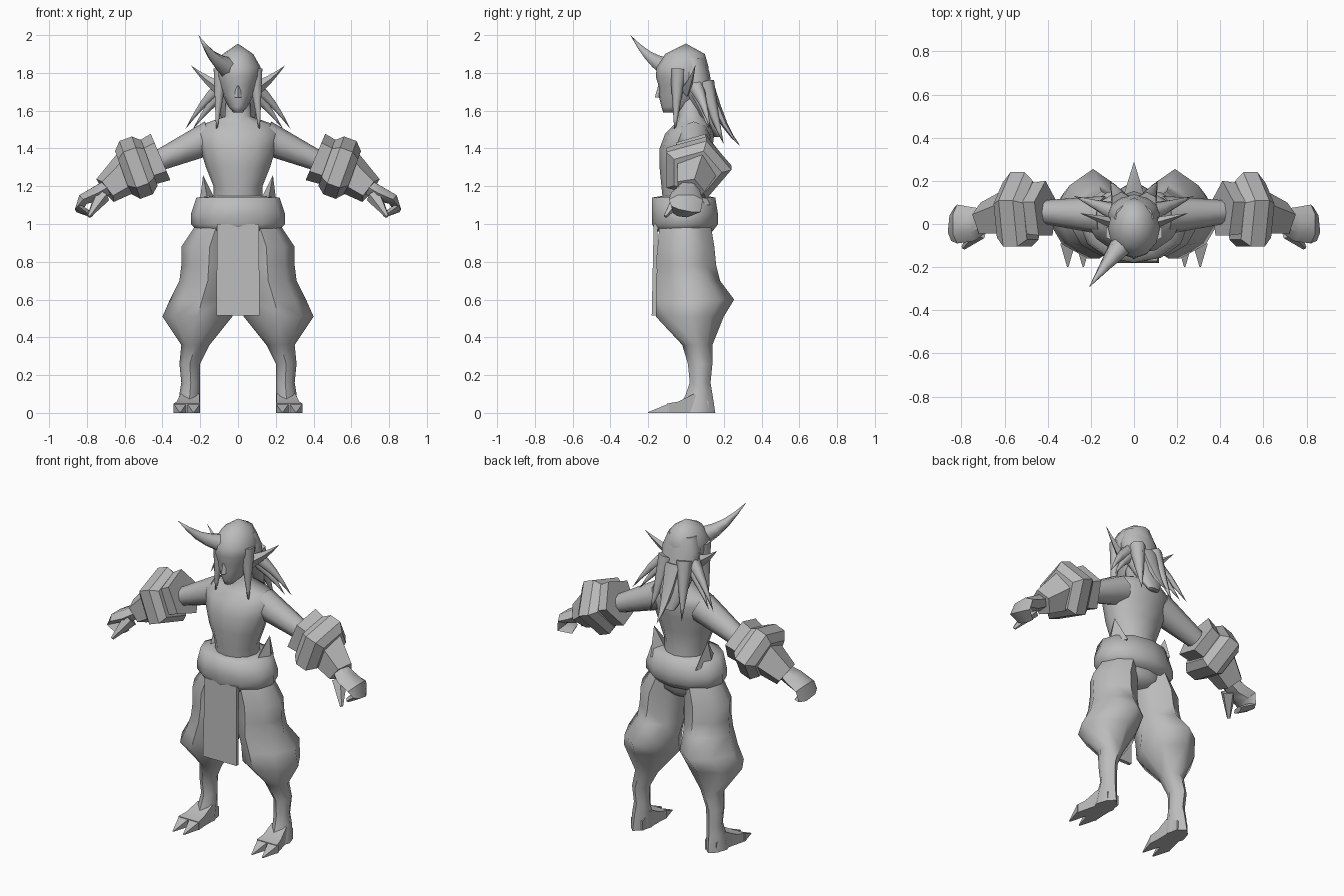
import bpy, bmesh, math
from mathutils import Vector

cube = bpy.data.objects.get("Cube")
if cube:
    bpy.data.objects.remove(cube, do_unlink=True)

X, Y, Z = Vector((1, 0, 0)), Vector((0, 1, 0)), Vector((0, 0, 1))

grey = bpy.data.materials.new("plain_grey")
grey.use_nodes = True
grey.diffuse_color = (.5, .5, .5, 1)
grey.node_tree.nodes["Principled BSDF"].inputs["Base Color"].default_value = grey.diffuse_color


def add_ring(bm, centre, tangent, ref, radius, depth, sides, box, pinch):
    """One closed ring of vertices facing the tangent; pinch pulls in every second corner."""
    v = (ref - tangent * ref.dot(tangent)).normalized()
    u = v.cross(tangent)
    phase, grow = (math.pi / 4, math.sqrt(2)) if box else (math.pi / 2, 1)
    ring = []
    for k in range(sides):
        a = phase + math.tau * k / sides
        size = grow * (pinch if k % 2 else 1)
        ring.append(bm.verts.new(centre + size * (u * math.cos(a) * radius + v * math.sin(a) * depth)))
    return ring


def tube(name, sections, sides=8, ref=Y, along=None, box=False, pinch=1, mirror=False, smooth=60):
    """Loft rings (x, y, z, radius, depth) along their own path, or facing a fixed axis."""
    bm = bmesh.new()
    centres = [Vector(section[:3]) for section in sections]
    last = len(centres) - 1
    rings = []
    for i, section in enumerate(sections):
        path = centres[min(i + 1, last)] - centres[max(i - 1, 0)]
        tangent = along or path.normalized()
        rings.append(add_ring(bm, centres[i], tangent, ref, section[3], section[-1], sides, box, pinch))
    for low, high in zip(rings, rings[1:]):
        for k in range(sides):
            j = (k + 1) % sides
            bm.faces.new((low[k], low[j], high[j], high[k]))
    bm.faces.new(rings[0])
    bm.faces.new(rings[-1])
    bmesh.ops.remove_doubles(bm, verts=bm.verts, dist=.0005)
    bmesh.ops.recalc_face_normals(bm, faces=bm.faces)
    mesh = bpy.data.meshes.new(name)
    bm.to_mesh(mesh)
    bm.free()
    mesh.materials.append(grey)
    obj = bpy.data.objects.new(name, mesh)
    bpy.context.collection.objects.link(obj)
    bpy.ops.object.select_all(action="DESELECT")
    obj.select_set(True)
    bpy.context.view_layer.objects.active = obj
    bpy.ops.object.shade_smooth_by_angle(angle=math.radians(smooth))
    if mirror:
        obj.modifiers.new("mirror", "MIRROR").use_mirror_merge = False


def limb(name, start, end, radius, tip=0, sag=0, flat=1, steps=4, **options):
    """Tapering tube from start to end, bowed up or down by sag."""
    start, end = Vector(start), Vector(end)
    sections = []
    for i in range(steps + 1):
        t = i / steps
        point = start.lerp(end, t) + Z * sag * math.sin(math.pi * t)
        size = radius + (tip - radius) * t
        sections.append((*point, size, size * flat))
    tube(name, sections, **options)


def span(z, inner, outer, front, back):
    """Horizontal ring given by its extents."""
    return ((inner + outer) / 2, (front + back) / 2, z, (outer - inner) / 2, (back - front) / 2)


def body(name, rings, sides=12, **options):
    """Central part from rings (height, half width, front, back)."""
    tube(name, [span(z, -half, half, front, back) for z, half, front, back in rings],
         sides=sides, along=Z, **options)


# Torso and neck
body("torso", [(1.1, .13, -.12, .12), (1.2, .13, -.13, .11), (1.3, .17, -.14, .12),
               (1.4, .2, -.14, .14), (1.48, .22, -.11, .15), (1.53, .18, -.06, .14),
               (1.57, .07, -.04, .1), (1.7, .06, -.04, .08)], smooth=80)

# Head with face tapering to the chin
body("head", [(1.59, .025, -.12, -.04), (1.62, .05, -.13, .04), (1.68, .08, -.145, .09),
              (1.73, .1, -.145, .11), (1.78, .115, -.16, .12), (1.83, .12, -.155, .12),
              (1.9, .08, -.11, .1), (1.955, 0, 0, 0)], smooth=80)
limb("nose", (0, -.135, 1.74), (0, -.145, 1.67), .01, .02, steps=1, sides=4, along=Z)
limb("ear", (.08, 0, 1.71), (.25, .05, 1.84), .03, sag=-.01, flat=1.4, sides=4, ref=Z,
     mirror=True, smooth=30)

# Single horn on the right of the brow
limb("horn", (-.06, -.1, 1.83), (-.21, -.295, 2), .055, sag=-.025, sides=6, ref=X)

# Hanging hair
body("back_hair", [(1.88, .09, -.04, .1), (1.8, .12, -.04, .125), (1.7, .115, -.02, .14),
                   (1.6, .1, .05, .17), (1.53, .08, .1, .18), (1.46, .04, .15, .19)])
limb("back_lock", (0, .12, 1.72), (0, .29, 1.41), .055, sag=-.04, flat=.6, sides=6)
locks = {
    "rear_lock": ((.06, .1, 1.75), (.11, .2, 1.42), .05, -.01),
    "side_lock": ((.08, .05, 1.73), (.28, .13, 1.5), .045, .025),
    "ear_lock": ((.08, .06, 1.7), (.24, .12, 1.5), .04, .01),
    "front_lock": ((.09, -.04, 1.82), (.115, -.06, 1.47), .045, 0),
}
for label, (root, end, radius, sag) in locks.items():
    limb(label, root, end, radius, sag=sag, sides=6, mirror=True)

# Arms with layered armour
limb("upper_arm", (.14, .04, 1.46), (.5, .06, 1.3), .09, .045, mirror=True)
armour = dict(sides=5, mirror=True, smooth=25)
limb("elbow_collar", (.41, .06, 1.355), (.54, .06, 1.3), .14, .12, steps=1, **armour)
ring_centre, ring_axis = Vector((.535, .05, 1.3)), Vector((.94, 0, -.34))
tube("arm_ring", [(*(ring_centre + ring_axis * offset), size * .9, size)
                  for offset, size in ((-.07, .15), (-.03, .19), (.04, .19), (.08, .14))], **armour)
limb("bracer", (.57, .05, 1.28), (.7, .02, 1.18), .12, .08, steps=1, **armour)

# Curled hands
tube("hand", [(.68, .02, 1.2, .045, .05), (.75, 0, 1.16, .045, .08), (.82, 0, 1.13, .035, .09),
              (.84, 0, 1.08, .025, .08), (.78, -.02, 1.05, .015, .05)], sides=6, mirror=True, smooth=40)
limb("thumb", (.72, -.03, 1.15), (.79, -.11, 1.04), .045, .01, steps=2, sides=5, ref=Z,
     mirror=True, smooth=40)

# Waist sash, hip points and hanging cloth
body("sash", [(.96, .21, -.16, .14), (1, .25, -.18, .17), (1.05, .25, -.18, .17),
              (1.14, .22, -.18, .155), (1.15, .12, -.12, .1)], smooth=80)
limb("hip_point", (.155, .03, 1.1), (.185, .05, 1.26), .05, flat=2, steps=1, sides=4,
     along=Z, mirror=True, smooth=20)
limb("front_cloth", (0, -.16, 1), (0, -.17, .515), .11, .115, flat=.1, steps=1, sides=4,
     along=Z, box=True, smooth=20)

# Baggy trousers tapering into shins and heels
body("pelvis", [(.88, .1, -.09, .08), (.92, .18, -.13, .12), (1, .2, -.14, .13)])
tube("leg", [span(*ring) for ring in (
    (1, 0, .22, -.14, .13), (.88, 0, .3, -.15, .15), (.78, .01, .3, -.15, .16),
    (.7, .01, .31, -.16, .18), (.6, .02, .36, -.16, .255), (.51, .03, .4, -.16, .2),
    (.36, .15, .3, -.02, .14), (.26, .2, .31, .01, .14), (.16, .2, .3, .02, .13),
    (.1, .2, .31, 0, .14), (0, .2, .32, -.05, .155))], along=Z, pinch=.9, mirror=True)

# Feet with two pointed toes
sole = dict(ref=Z, along=-Y, box=True, sides=4, mirror=True, smooth=50)
tube("foot", [(.255, .12, .03, .04, .03), (.255, .04, .05, .05, .05), (.265, -.04, .03, .06, .03),
              (.27, -.1, .025, .07, .025)], **sole)
for label, x in (("inner_toe", .235), ("outer_toe", .307)):
    limb(label, (x, -.09, .025), (x, -.2, .002), .035, .003, flat=.7, steps=1, **sole)
